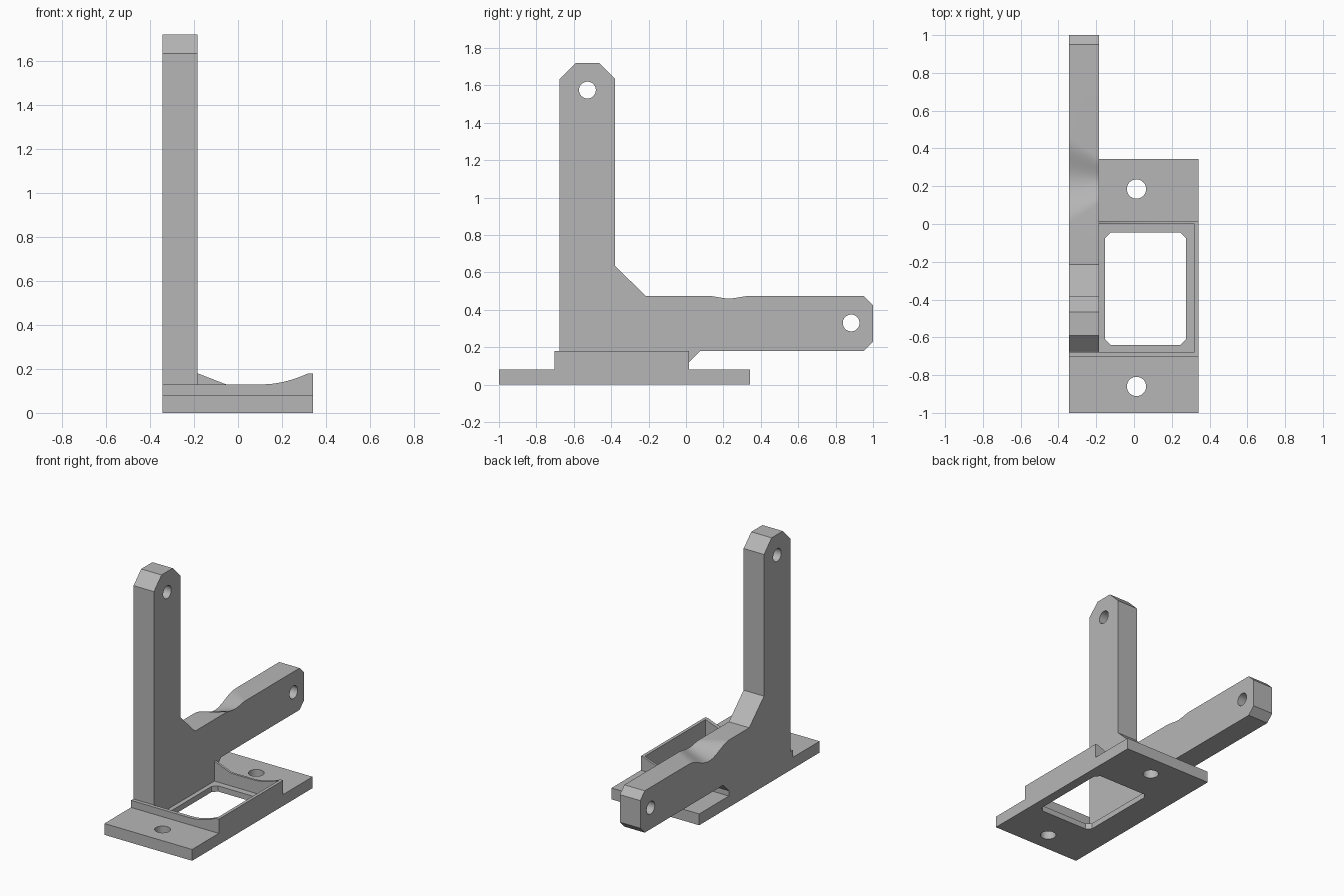
import bpy
import bmesh
import math
from mathutils import Vector

cube = bpy.data.objects.get("Cube")
if cube:
    bpy.data.objects.remove(cube, do_unlink=True)

grey = bpy.data.materials.new("plain grey")
grey.use_nodes = True
grey.diffuse_color = (0.47, 0.47, 0.47, 1)
grey.node_tree.nodes["Principled BSDF"].inputs["Base Color"].default_value = grey.diffuse_color


def loft(name, first, second):
    """Solid between two matching outlines of 3D points."""
    bm = bmesh.new()
    a = [bm.verts.new(p) for p in first]
    b = [bm.verts.new(p) for p in second]
    bm.faces.new(a)
    bm.faces.new(b[::-1])
    n = len(a)
    for i in range(n):
        j = (i + 1) % n
        bm.faces.new((a[j], a[i], b[i], b[j]))
    bmesh.ops.recalc_face_normals(bm, faces=bm.faces)
    mesh = bpy.data.meshes.new(name)
    bm.to_mesh(mesh)
    bm.free()
    mesh.materials.append(grey)
    obj = bpy.data.objects.new(name, mesh)
    bpy.context.collection.objects.link(obj)
    return obj


def prism(name, outline, axis, lo, hi):
    """Extrude a 2D outline along x, y or z."""
    def place(p, d):
        v = list(p)
        v.insert("xyz".index(axis), d)
        return Vector(v)
    return loft(name, [place(p, lo) for p in outline], [place(p, hi) for p in outline])


def rect(x0, x1, y0, y1):
    return [(x0, y0), (x1, y0), (x1, y1), (x0, y1)]


def circle(u, v, r, n=32):
    return [(u + r * math.cos(math.tau * i / n), v + r * math.sin(math.tau * i / n))
            for i in range(n)]


def cut(obj, cutter):
    cutter.hide_render = True
    mod = obj.modifiers.new("cut", "BOOLEAN")
    mod.operation = "DIFFERENCE"
    mod.solver = "EXACT"
    mod.object = cutter
    bpy.context.view_layer.objects.active = obj
    bpy.ops.object.modifier_apply(modifier=mod.name)
    bpy.data.objects.remove(cutter, do_unlink=True)


LEFT, INNER, RIGHT = -0.343, -0.184, 0.342
PLATE, RIM, LOW = 0.08, 0.18, 0.13

# Base plate with a shallow pocket, a window and two screw holes
plate = prism("base_plate", rect(LEFT, RIGHT, -1, 0.343), "z", 0, PLATE)
cut(plate, prism("pocket_cutter", rect(INNER, 0.32, -0.677, 0), "z", 0.04, 0.2))
x0, x1, y0, y1, c = -0.153, 0.276, -0.64, -0.046, 0.03
window = [(x0 + c, y0), (x1 - c, y0), (x1, y0 + c), (x1, y1 - c),
          (x1 - c, y1), (x0 + c, y1), (x0, y1 - c), (x0, y0 + c)]
cut(plate, prism("window_cutter", window, "z", -0.1, 0.2))
for y in (-0.86, 0.185):
    cut(plate, prism("screw_cutter", circle(0.013, y, 0.051), "z", -0.1, 0.2))

# Rim walls, dipping in the middle and curving up to the outer side
sweep = [(0.12 + 0.2 * t / 8, LOW + (RIM - LOW) * (t / 8) ** 1.8) for t in range(9)]
tail = sweep + [(RIGHT, RIM), (RIGHT, PLATE)]
front_wall = prism("front_rim", [(LEFT, PLATE), (LEFT, LOW)] + tail, "y", -0.703, -0.677)
rear_wall = prism("rear_rim", [(INNER, PLATE), (INNER, RIM), (-0.055, LOW)] + tail, "y", 0, 0.016)
prism("side_rim", rect(-0.677, 0, PLATE, RIM), "x", 0.32, RIGHT)

# L-shaped bracket: upright and arm in one piece, with a scoop in the arm top
TOP = 0.475


def bracket_outline(x, half, depth):
    pts = [(-0.675, PLATE), (-0.675, 1.635), (-0.59, 1.72), (-0.465, 1.72),
           (-0.38, 1.635), (-0.38, 0.635), (-0.215, TOP)]
    for i in range(21):
        t = -1 + i / 10
        pts.append((0.23 + half * t, TOP - depth * (1 + math.cos(math.pi * t)) / 2))
    pts += [(0.95, TOP), (1, 0.425), (1, 0.23), (0.95, RIM), (0.075, RIM),
            (0.012, 0.117), (0.012, PLATE)]
    return [(x, y, z) for y, z in pts]


bracket = loft("bracket", bracket_outline(LEFT, 0.23, 0.065),
               bracket_outline(INNER, 0.12, 0.014))
for y, z in ((-0.527, 1.575), (0.883, 0.33)):
    cut(bracket, prism("pivot_cutter", circle(y, z, 0.045), "x", -0.5, 0))

# Smooth the curved faces and keep the edges crisp
for obj in (plate, front_wall, rear_wall, bracket):
    bpy.ops.object.select_all(action="DESELECT")
    obj.select_set(True)
    bpy.context.view_layer.objects.active = obj
    bpy.ops.object.shade_smooth_by_angle(angle=math.radians(25))
